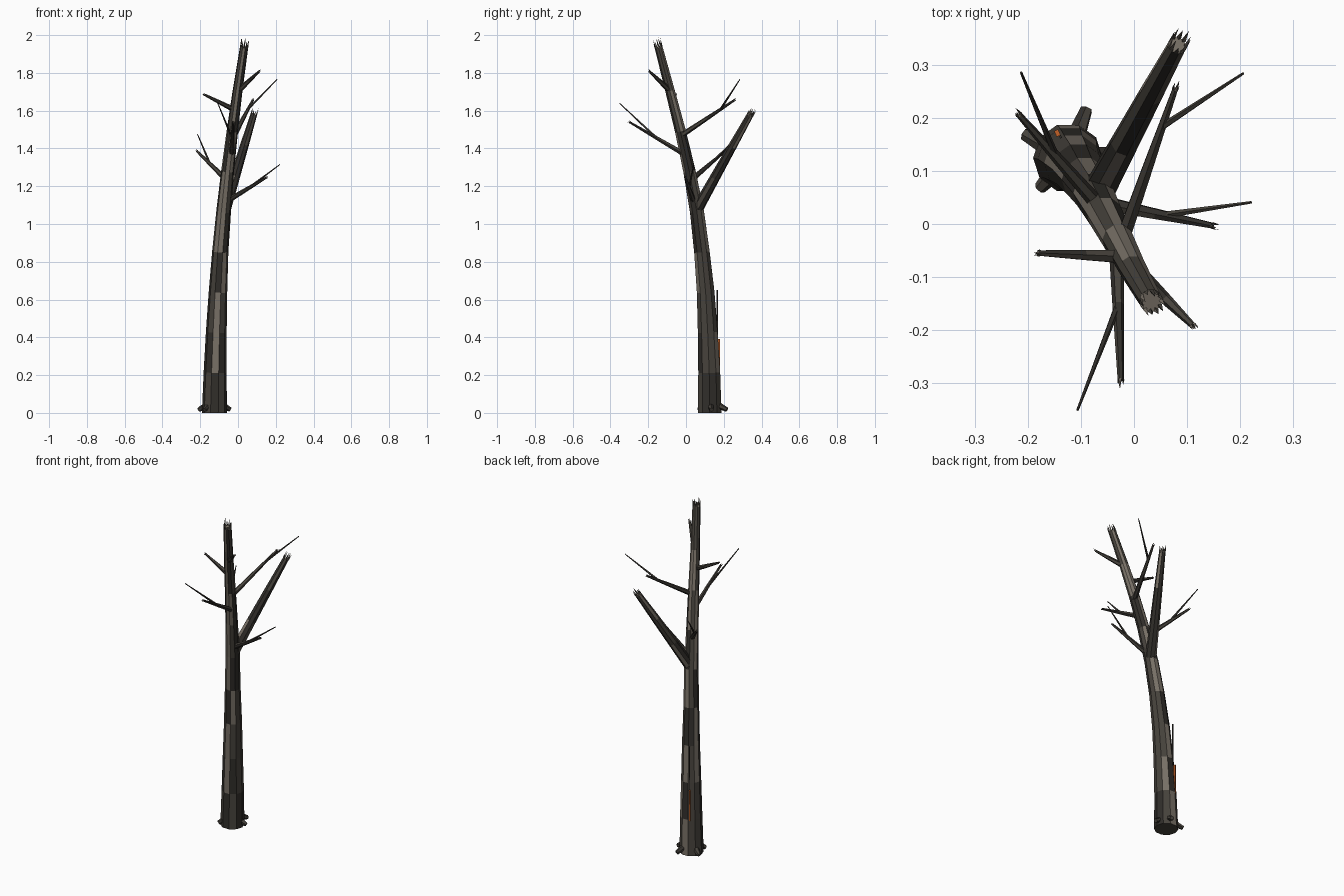
import bpy, bmesh, math, random
from mathutils import Vector

if "Cube" in bpy.data.objects:
    bpy.data.objects.remove(bpy.data.objects["Cube"])

random.seed(7)


def material(name, rgb):
    m = bpy.data.materials.new(name)
    m.diffuse_color = (*rgb, 1)
    m.use_nodes = True
    m.node_tree.nodes["Principled BSDF"].inputs["Base Color"].default_value = m.diffuse_color
    return m


LIGHT = material("ash_bark", (0.19, 0.165, 0.135))
MID = material("dark_bark", (0.062, 0.055, 0.045))
CHAR = material("charred_bark", (0.03, 0.027, 0.023))
EMBER = material("ember", (0.55, 0.12, 0.02))
BARK = [MID, CHAR, LIGHT]


def finish(bm, name, mats):
    bmesh.ops.recalc_face_normals(bm, faces=bm.faces[:])
    me = bpy.data.meshes.new(name)
    bm.to_mesh(me)
    bm.free()
    for m in mats:
        me.materials.append(m)
    ob = bpy.data.objects.new(name, me)
    bpy.context.collection.objects.link(ob)
    return ob


def frame(d):
    side = d.cross(Vector((0, 1, 0))).normalized()
    return side, side.cross(d).normalized()


def tube(bm, pts, radii, sides, weights=(1, 0, 0), cap_mat=0, splinters=0, spike=0.0):
    """Faceted tapering limb with patchy bark and a splintered broken end."""
    pts = [Vector(p) for p in pts]
    rings = []
    for i, (p, r) in enumerate(zip(pts, radii)):
        d = (pts[min(i + 1, len(pts) - 1)] - pts[max(i - 1, 0)]).normalized()
        if i == 0 and p.z == 0:
            d = Vector((0, 0, 1))
        u, v = frame(d)
        rings.append([bm.verts.new(p + r * (math.cos(a) * u + math.sin(a) * v))
                      for a in (2 * math.pi * k / sides for k in range(sides))])
    for a, b in zip(rings, rings[1:]):
        for k in range(sides):
            n = (k + 1) % sides
            f = bm.faces.new((a[k], a[n], b[n], b[k]))
            f.material_index = random.choices((0, 1, 2), weights)[0]
    bm.faces.new(rings[0])
    bm.faces.new(rings[-1]).material_index = cap_mat
    # broken splinters round the rim
    r, end = radii[-1], pts[-1]
    for k in range(splinters):
        a = 2 * math.pi * k / splinters
        out = math.cos(a) * u + math.sin(a) * v
        tan = d.cross(out)
        w = r * 2.6 / splinters
        base = [bm.verts.new(end + q) for q in
                (out * r + tan * w, out * r - tan * w, out * r * 0.7)]
        tip = bm.verts.new(end + out * r * 0.95 + d * spike * random.uniform(0.35, 1))
        bm.faces.new(base)
        for i in range(3):
            bm.faces.new((base[i], base[(i + 1) % 3], tip)).material_index = random.choice((0, 2))


# trunk: evenly spaced rings along a leaning curve
path = [(-0.125, 0.125, 0), (-0.121, 0.123, 0.213), (-0.115, 0.115, 0.427),
        (-0.106, 0.104, 0.64), (-0.094, 0.084, 0.853), (-0.076, 0.058, 1.066),
        (-0.055, 0.018, 1.28), (-0.03, -0.03, 1.493), (-0.002, -0.085, 1.707),
        (0.032, -0.145, 1.935)]
radii = [0.066, 0.061, 0.055, 0.049, 0.043, 0.039, 0.034, 0.03, 0.026, 0.022]
bm = bmesh.new()
tube(bm, path, radii, 10, (4, 3, 4), 2, 12, 0.065)
finish(bm, "trunk", BARK)

# heavy forked limb
a, b = Vector((-0.068, 0.06, 1.08)), Vector((0.082, 0.338, 1.575))
bm = bmesh.new()
tube(bm, [a.lerp(b, t / 3) for t in range(4)], [0.031, 0.027, 0.023, 0.018], 8,
     (4, 3, 2), 2, 10, 0.045)
finish(bm, "forked_limb", BARK)

# thin branches: start, end, optional twig start fraction and twig tip
branches = [
    ((-0.06, 0.04, 1.12), (0.148, -0.003, 1.245), 0.55, (0.222, 0.041, 1.315)),
    ((-0.062, 0.03, 1.235), (-0.217, 0.206, 1.385), 0.55, (-0.214, 0.287, 1.475)),
    ((-0.035, -0.01, 1.37), (-0.025, -0.295, 1.537), 0.5, (-0.107, -0.352, 1.64)),
    ((-0.022, -0.03, 1.465), (0.078, 0.255, 1.655), 0.75, (0.207, 0.285, 1.765)),
    ((-0.01, -0.062, 1.6), (-0.178, -0.055, 1.685), None, None),
    ((0.012, -0.095, 1.715), (0.111, -0.192, 1.807), None, None),
]
for i, (s, e, t, tip) in enumerate(branches, 1):
    s, e = Vector(s), Vector(e)
    bm = bmesh.new()
    tube(bm, [s, s.lerp(e, 0.5), e], [0.015, 0.011, 0.006], 6, (3, 2, 0), 0, 5, 0.018)
    if tip:
        tube(bm, [s.lerp(e, t), tip], [0.007, 0.0025], 5, (1, 1, 0))
    finish(bm, f"branch_{i}", BARK)

# stubby roots round the foot
for i, (x, y) in enumerate([(-0.207, 0.17), (-0.09, 0.217), (-0.178, 0.068), (-0.04, 0.135)], 1):
    out = Vector((x + 0.125, y - 0.125, 0))
    start = Vector((-0.125, 0.125, 0.04)) + out * 0.5
    bm = bmesh.new()
    tube(bm, [start, Vector((x, y, 0.017))], [0.018, 0.012], 6, (1, 1, 0))
    finish(bm, f"root_{i}", BARK)


def strip(name, x, y, z0, z1, w, depth, mat):
    """Thin upright slab facing out of the back left of the trunk."""
    bm = bmesh.new()
    bmesh.ops.create_cube(bm, size=1)
    for v in bm.verts:
        v.co = (v.co.x * w, v.co.y * depth, v.co.z * (z1 - z0))
    ob = finish(bm, name, [mat])
    ob.location = (x, y, (z0 + z1) / 2)
    ob.rotation_euler.z = math.radians(24)
    return ob


# glowing fissure in the bark with a charred lip
strip("ember_fissure", -0.145, 0.172, 0.21, 0.39, 0.008, 0.012, EMBER)
strip("fissure_lip", -0.139, 0.165, 0.21, 0.65, 0.004, 0.006, CHAR)
